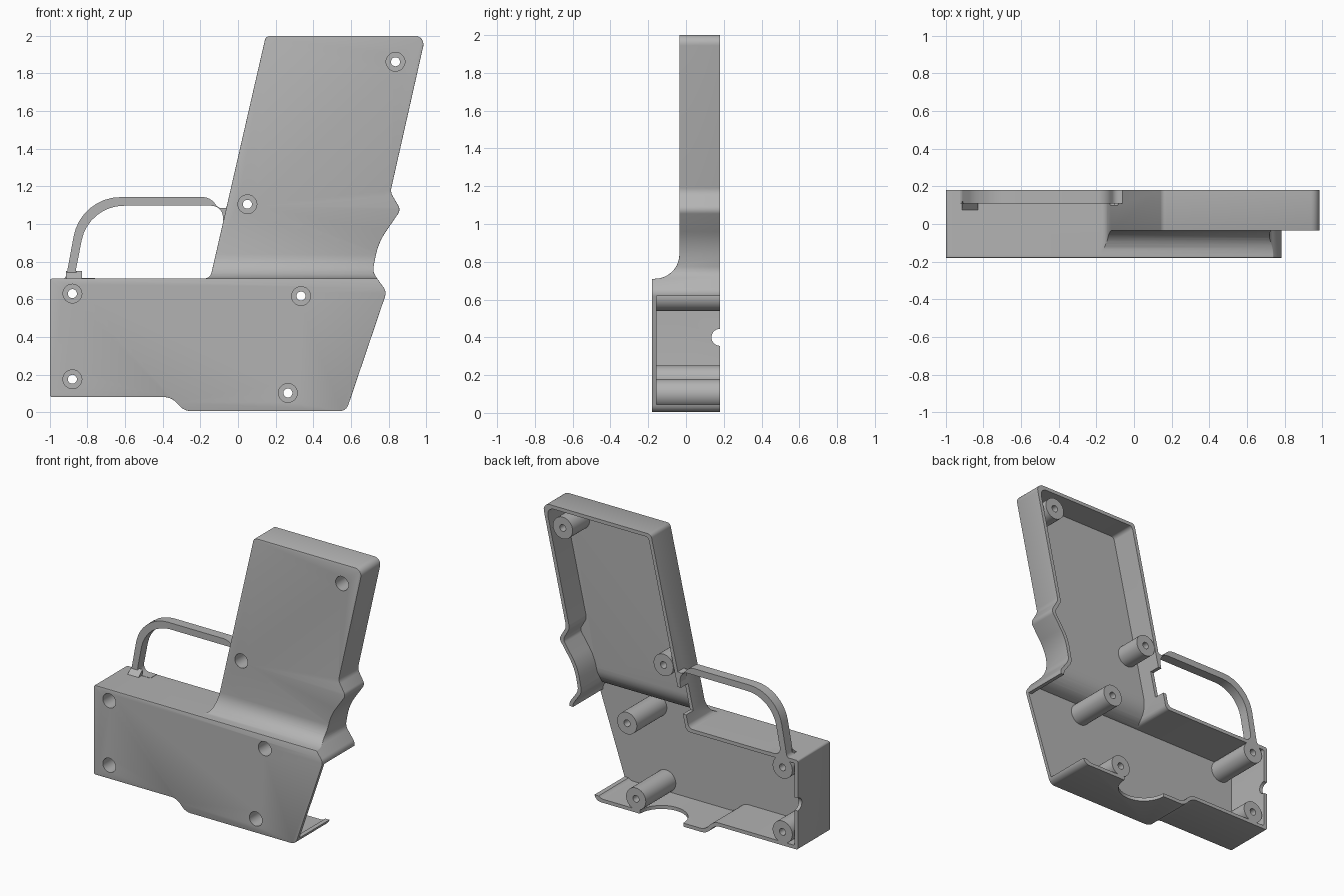
import bpy, bmesh
from math import sin, cos, tan, pi, radians
from mathutils import Vector

cube = bpy.data.objects.get("Cube")
if cube:
    bpy.data.objects.remove(cube)

mat = bpy.data.materials.new("plain grey")
mat.use_nodes = True
GREY = (0.45, 0.45, 0.45, 1)
mat.diffuse_color = GREY
mat.node_tree.nodes["Principled BSDF"].inputs["Base Color"].default_value = GREY

BACK, FRONT, GRIP, WALL = 0.18, -0.18, -0.035, 0.025
DEEP = 0.3


def rounded(pts, steps=6):
    """Round each (a, b, radius) corner of a closed polygon."""
    out, n = [], len(pts)
    for i, (a, b, r) in enumerate(pts):
        p = Vector((a, b))
        u, v = Vector(pts[i - 1][:2]) - p, Vector(pts[(i + 1) % n][:2]) - p
        if r == 0:
            out.append(p)
            continue
        half = u.angle(v) / 2
        reach = min(r / tan(half), 0.48 * u.length, 0.48 * v.length)
        s, e = p + u.normalized() * reach, p + v.normalized() * reach
        centre = p + (u.normalized() + v.normalized()).normalized() * reach / cos(half)
        rad = (s - centre).length
        for k in range(steps + 1):
            d = (s - centre).normalized().slerp((e - centre).normalized(), k / steps)
            out.append(centre + d * rad)
    return out


def inset(pts, d):
    """Move a counter-clockwise outline inward by d."""
    out, n = [], len(pts)
    for i, (a, b, r) in enumerate(pts):
        p = Vector((a, b))
        e1 = (p - Vector(pts[i - 1][:2])).normalized()
        e2 = (Vector(pts[(i + 1) % n][:2]) - p).normalized()
        n1, n2 = Vector((-e1.y, e1.x)), Vector((-e2.y, e2.x))
        q = p + (n1 + n2) * d / (1 + n1.dot(n2))
        out.append((q.x, q.y, r))
    return out


def prism(name, pts, axis, lo, hi):
    """Extrude a 2D outline along x, y or z."""
    place = {"x": lambda a, b, t: (t, a, b),
             "y": lambda a, b, t: (a, t, b),
             "z": lambda a, b, t: (a, b, t)}[axis]
    bm = bmesh.new()
    face = bm.faces.new([bm.verts.new(place(a, b, lo)) for a, b in pts])
    ext = bmesh.ops.extrude_face_region(bm, geom=[face])
    move = Vector(place(0, 0, hi - lo))
    bmesh.ops.translate(bm, vec=move, verts=[g for g in ext["geom"] if isinstance(g, bmesh.types.BMVert)])
    bmesh.ops.recalc_face_normals(bm, faces=bm.faces)
    mesh = bpy.data.meshes.new(name)
    bm.to_mesh(mesh)
    bm.free()
    mesh.materials.append(mat)
    ob = bpy.data.objects.new(name, mesh)
    bpy.context.collection.objects.link(ob)
    return ob


def circle(a, b, r, n=32):
    return [(a + r * cos(2 * pi * k / n), b + r * sin(2 * pi * k / n)) for k in range(n)]


def rect(a0, b0, a1, b1):
    return [(a0, b0), (a1, b0), (a1, b1), (a0, b1)]


def apply(ob, mod):
    bpy.context.view_layer.objects.active = ob
    bpy.ops.object.modifier_apply(modifier=mod.name)


def combine(ob, other, op="DIFFERENCE"):
    mod = ob.modifiers.new("combine", "BOOLEAN")
    mod.operation, mod.solver, mod.object = op, "EXACT", other
    apply(ob, mod)
    bpy.data.objects.remove(other)


def grip_relief(t):
    """Space in front of the thinner grip, with a cove down to the body."""
    zc, yc, r = 0.84, -0.165, 0.13 + t
    arc = [(yc + r * sin(k * pi / 20), zc - r * cos(k * pi / 20)) for k in range(11)]
    pts = [(-0.5, zc - r)] + arc + [(GRIP + t, 2.5), (-0.5, 2.5)]
    return prism("relief", pts, "x", -1.5, 1.5)


# Side outline of body and grip
outline = [(-1, .08, .012), (-.355, .08, .09), (-.285, .005, .09), (.575, .005, .05),
           (.79, .64, .05), (.715, .745, .07), (.745, .9, .35), (.865, 1.075, .04),
           (.81, 1.17, .06), (.997, 2, .045), (.148, 2, .03), (-.148, .71, .04),
           (-1, .71, .012)]

# Outer solid with softened front edges
housing = prism("housing", rounded(outline), "y", FRONT, DEEP)
combine(housing, grip_relief(0))
bevel = housing.modifiers.new("soft_edges", "BEVEL")
bevel.width, bevel.segments, bevel.limit_method = 0.014, 2, "ANGLE"
bevel.angle_limit = radians(50)
apply(housing, bevel)

# Hollow inside, open at the back
cavity = prism("cavity", rounded(inset(outline, WALL)), "y", FRONT + WALL, DEEP + .1)
combine(cavity, grip_relief(WALL))
combine(housing, cavity)

# Openings: slanted end, cable notch, round bite below, trigger slot
combine(housing, prism("end_opening", [(.5, .045), (.9, .045), (.9, .62), (.7, .62)],
                       "y", FRONT + WALL, DEEP + .1))
combine(housing, prism("cable_notch", circle(BACK, .4, .045), "x", -1.1, -.93))
combine(housing, prism("bottom_bite", circle(.065, BACK, .17), "z", -.1, .045))
combine(housing, prism("trigger_slot", rect(-.2, .8, -.03, .98), "y", .1, DEEP + .1))

# Screw posts with counterbored holes
for x, z in [(-.88, .63), (-.88, .175), (.335, .617), (.265, .102), (.05, 1.105), (.837, 1.862)]:
    face = FRONT if z < 1 else GRIP
    combine(housing, prism("post", circle(x, z, .077), "y", face + .012, BACK + .05), "UNION")
    combine(housing, prism("counterbore", circle(x, z, .05), "y", face - .1, face + .12))
    combine(housing, prism("screw_hole", circle(x, z, .024, 20), "y", face - .1, DEEP + .1))

# Flat parting face
combine(housing, prism("parting_cut", rect(-2, -1, 2, 3), "y", BACK, 1))

# Trigger guard loop and its flared foot
guard = [(-.96, .7, 0), (-.915, .71, .05), (-.835, 1.143, .28), (-.15, 1.143, .08),
         (-.1, 1.08, .04), (-.045, 1.09, 0), (-.075, .98, 0), (-.085, 1.097, .1),
         (-.795, 1.097, .25), (-.87, .712, .07), (-.76, .712, 0), (-.76, .7, 0)]
trigger_guard = prism("trigger_guard", rounded(guard, 8), "y", .11, BACK)
guard_foot = prism("guard_foot", [(.07, .705), (.12, .705), (.12, .75)], "x", -.915, -.83)

for ob in (housing, trigger_guard, guard_foot):
    bpy.ops.object.select_all(action="DESELECT")
    ob.select_set(True)
    bpy.context.view_layer.objects.active = ob
    bpy.ops.object.shade_smooth_by_angle(angle=radians(32))
